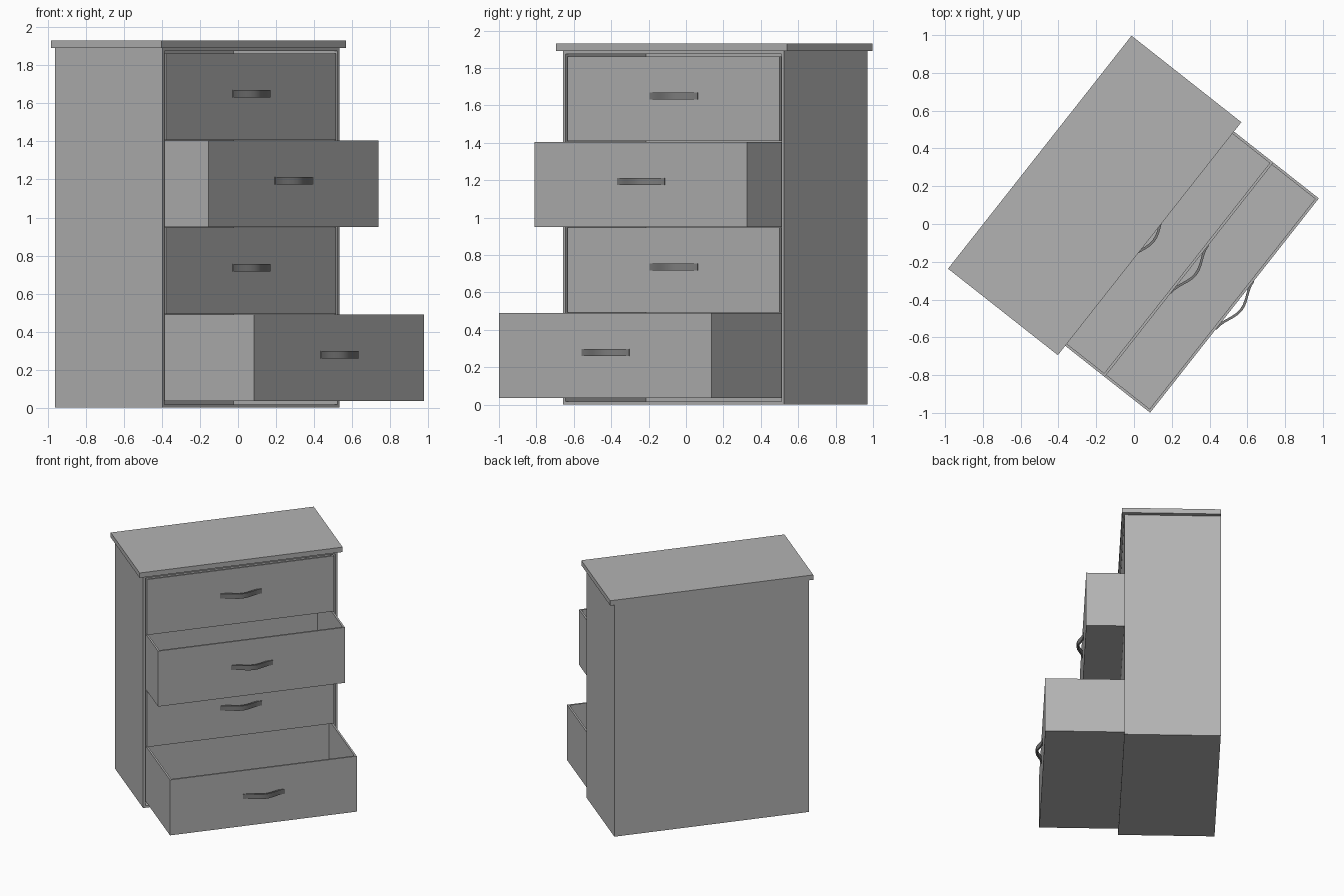
import bpy, bmesh, math
from mathutils import Matrix

if "Cube" in bpy.data.objects:
    bpy.data.objects.remove(bpy.data.objects["Cube"])

# The whole chest is turned about z; parts are modelled facing -y and then rotated
TURN = Matrix.Rotation(math.radians(51.78), 4, 'Z')
CX = -0.01          # centre line of the chest
FRONT, BACK = -0.095, 0.627


def material(name, value):
    m = bpy.data.materials.new(name)
    m.diffuse_color = (value, value, value, 1)
    m.use_nodes = True
    m.node_tree.nodes["Principled BSDF"].inputs["Base Color"].default_value = m.diffuse_color
    return m


BODY = material("mid grey", 0.45)
METAL = material("dark grey", 0.2)


def finish(bm, name, mat):
    bmesh.ops.recalc_face_normals(bm, faces=bm.faces)
    bm.transform(TURN)
    me = bpy.data.meshes.new(name)
    bm.to_mesh(me)
    bm.free()
    me.materials.append(mat)
    ob = bpy.data.objects.new(name, me)
    bpy.context.collection.objects.link(ob)
    return ob


def box(name, half_w, y0, y1, z0, z1, open_dir=None, wall=0.02, depth=0.0):
    """Box; with open_dir, the face pointing that way is hollowed out."""
    bm = bmesh.new()
    bmesh.ops.create_cube(bm, size=1)
    for v in bm.verts:
        v.co.x = CX + 2 * half_w * v.co.x
        v.co.y = y0 + (v.co.y + 0.5) * (y1 - y0)
        v.co.z = z0 + (v.co.z + 0.5) * (z1 - z0)
    bm.normal_update()
    if open_dir:
        axis, sign = open_dir
        face = max(bm.faces, key=lambda f: f.normal[axis] * sign)
        bmesh.ops.inset_region(bm, faces=[face], thickness=wall)
        res = bmesh.ops.extrude_face_region(bm, geom=[face])
        for v in (g for g in res["geom"] if isinstance(g, bmesh.types.BMVert)):
            v.co[axis] -= sign * depth
        if face.is_valid:
            bmesh.ops.delete(bm, geom=[face], context='FACES_ONLY')
    return finish(bm, name, BODY)


def handle(name, y, z):
    """Bowed flat bar, its two ends meeting the drawer front."""
    half, bow, thick, tall, n = 0.162, 0.045, 0.014, 0.038, 12
    bm = bmesh.new()
    rings = []
    for i in range(n + 1):
        t = -1 + 2 * i / n
        x = CX + 0.003 + half * t
        out = bow * (0.5 + 0.5 * math.cos(math.pi * t))
        rings.append([bm.verts.new((x, y - o, z + s * tall / 2))
                      for o, s in ((out, -1), (out, 1),
                                   (out - thick, 1), (out - thick, -1))])
    for a, b in zip(rings, rings[1:]):
        for k in range(4):
            bm.faces.new((a[k], a[(k + 1) % 4], b[(k + 1) % 4], b[k]))
    bm.faces.new(rings[0])
    bm.faces.new(rings[-1])
    ob = finish(bm, name, METAL)
    bpy.context.view_layer.objects.active = ob
    ob.select_set(True)
    bpy.ops.object.shade_smooth_by_angle(angle=math.radians(30))
    ob.select_set(False)


# Cabinet shell, open at the front, and the overhanging top
box("cabinet", 0.752, FRONT, BACK - 0.002, 0.0, 1.892, (1, -1), 0.024, 0.695)
box("top_board", 0.785, -0.113, BACK, 1.892, 1.932)

# Four drawers from the bottom up, two of them pulled out
for i, y in enumerate((-0.685, FRONT, -0.379, FRONT)):
    z = 0.036 + 0.4575 * i
    box(f"drawer_{i + 1}", 0.722, y, y + 0.675, z, z + 0.453, (2, 1), 0.02, 0.433)
    handle(f"handle_{i + 1}", y - 0.004, z + 0.242)
